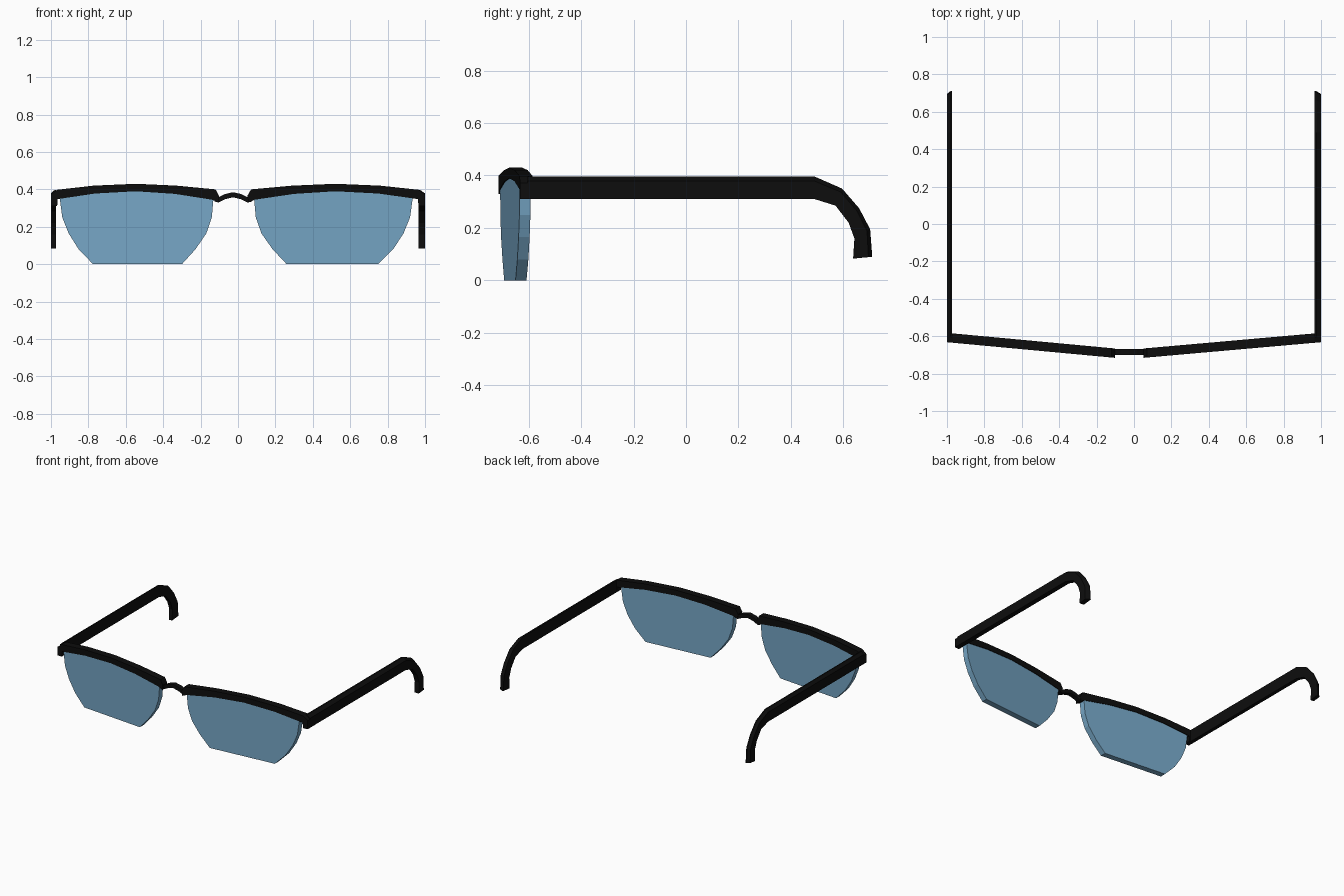
import bpy, bmesh

if "Cube" in bpy.data.objects:
    bpy.data.objects.remove(bpy.data.objects["Cube"])

def material(name, rgb):
    m = bpy.data.materials.new(name)
    m.diffuse_color = (*rgb, 1)
    m.use_nodes = True
    m.node_tree.nodes["Principled BSDF"].inputs["Base Color"].default_value = m.diffuse_color
    return m

BLACK = material("black_frame", (0.004, 0.004, 0.004))
BLUE = material("blue_glass", (0.18, 0.38, 0.56))

def loft(name, sections, mat):
    """Join equal closed sections with quads and cap both ends."""
    bm = bmesh.new()
    rings = [[bm.verts.new(p) for p in s] for s in sections]
    n = len(rings[0])
    for a, b in zip(rings, rings[1:]):
        for i in range(n):
            j = (i + 1) % n
            bm.faces.new((a[i], a[j], b[j], b[i]))
    bm.faces.new(rings[0][::-1])
    bm.faces.new(rings[-1])
    bmesh.ops.recalc_face_normals(bm, faces=bm.faces)
    me = bpy.data.meshes.new(name)
    bm.to_mesh(me)
    bm.free()
    me.materials.append(mat)
    ob = bpy.data.objects.new(name, me)
    bpy.context.collection.objects.link(ob)
    return ob

def wrap_y(u):
    # front swept back towards the temples
    return -0.695 + 0.088 * u

def front_plate(name, outline, thick, mat, place):
    rings = [[(place(u), wrap_y(u) + s * thick / 2, z) for u, z in outline]
             for s in (-1, 1)]
    return loft(name, rings, mat)

# outlines as (distance from centre, height)
lens = [(0.085, 0.36), (0.095, 0.25), (0.125, 0.165), (0.185, 0.08), (0.26, 0.0),
        (0.75, 0.0), (0.83, 0.08), (0.885, 0.165), (0.92, 0.25), (0.935, 0.36),
        (0.75, 0.395), (0.52, 0.405), (0.3, 0.395)]
brow = [(0.07, 0.40), (0.29, 0.42), (0.52, 0.43), (0.76, 0.42), (0.965, 0.398),
        (1.0, 0.372), (1.0, 0.31), (0.965, 0.31), (0.962, 0.348), (0.935, 0.352),
        (0.75, 0.378), (0.52, 0.39), (0.3, 0.376), (0.09, 0.345),
        (0.055, 0.33), (0.05, 0.365)]

def right(u):
    return u

def left_brow(u):
    return -(0.12 + (u - 0.07) * 0.88 / 0.93)

def left_lens(u):
    return -(0.048 + 0.969 * u)

front_plate("right_lens", lens, 0.042, BLUE, right)
front_plate("left_lens", lens, 0.042, BLUE, left_lens)
front_plate("right_brow_bar", brow, 0.05, BLACK, right)
front_plate("left_brow_bar", brow, 0.05, BLACK, left_brow)

# arched nose bridge: (x, top, bottom)
arch = [(-0.125, 0.365, 0.335), (-0.105, 0.358, 0.33), (-0.07, 0.375, 0.347),
        (-0.027, 0.385, 0.358), (0.017, 0.375, 0.347), (0.052, 0.358, 0.33),
        (0.075, 0.365, 0.335)]
loft("nose_bridge", [[(x, -0.70, t), (x, -0.667, t), (x, -0.667, b), (x, -0.70, b)]
                     for x, t, b in arch], BLACK)

# temple arms with ear hooks: (top y, top z, bottom y, bottom z)
path = [(-0.605, 0.396, -0.605, 0.31), (0.49, 0.396, 0.49, 0.31),
        (0.595, 0.35, 0.57, 0.285), (0.66, 0.275, 0.62, 0.22),
        (0.702, 0.195, 0.642, 0.16), (0.71, 0.09, 0.637, 0.083)]
for name, inner, outer in (("right_arm", 0.965, 1.0), ("left_arm", -0.974, -1.0)):
    secs = []
    for ty, tz, by, bz in path:
        # outer top edge sits a little lower than the inner one
        oy, oz = ty + 0.2 * (by - ty), tz + 0.2 * (bz - tz)
        mid = inner + 0.3 * (outer - inner)
        secs.append([(inner, ty, tz), (mid, ty, tz), (outer, oy, oz),
                     (outer, by, bz), (inner, by, bz)])
    loft(name, secs, BLACK)
